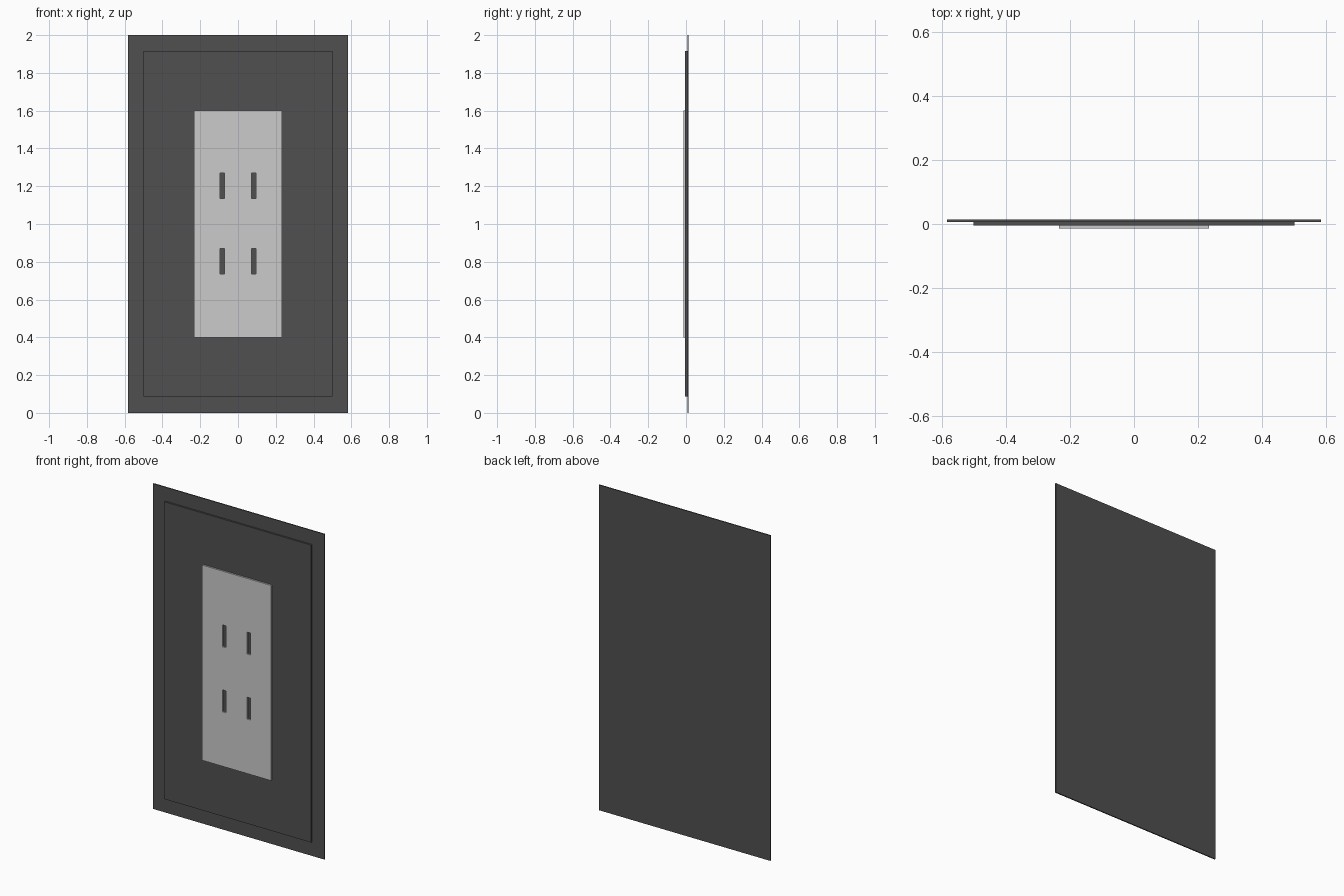
import bpy

if "Cube" in bpy.data.objects:
    bpy.data.objects.remove(bpy.data.objects["Cube"])

dark = bpy.data.materials.new("dark_plastic")
dark.diffuse_color = (0.08, 0.08, 0.08, 1)
dark.use_nodes = True
dark.node_tree.nodes["Principled BSDF"].inputs["Base Color"].default_value = dark.diffuse_color


def box(name, x, y, z, material=None):
    """Axis-aligned box from (min, max) ranges."""
    spans = (x, y, z)
    bpy.ops.mesh.primitive_cube_add(size=1, location=[(a + b) / 2 for a, b in spans])
    ob = bpy.context.object
    ob.name = name
    ob.scale = [b - a for a, b in spans]
    bpy.ops.object.transform_apply(location=False, rotation=False, scale=True)
    if material:
        ob.data.materials.append(material)
    return ob


# Thin back plate and the raised body in front of it
box("back_plate", (-0.583, 0.583), (0.007, 0.014), (0, 2), dark)
box("raised_body", (-0.5, 0.5), (-0.004, 0.007), (0.087, 1.915), dark)

# Light face panel
panel = box("face_panel", (-0.234, 0.234), (-0.014, -0.004), (0.4, 1.6))

# Four slots cut through the panel, showing the dark body behind
for side in (-1, 1):
    for z in (0.8025, 1.2025):
        cx = side * 0.083
        cutter = box("slot_cutter", (cx - 0.012, cx + 0.012), (-0.03, 0.01),
                     (z - 0.0675, z + 0.0675))
        mod = panel.modifiers.new("slot", 'BOOLEAN')
        mod.operation = 'DIFFERENCE'
        mod.solver = 'EXACT'
        mod.object = cutter
        bpy.context.view_layer.objects.active = panel
        bpy.ops.object.modifier_apply(modifier=mod.name)
        bpy.data.objects.remove(cutter, do_unlink=True)
